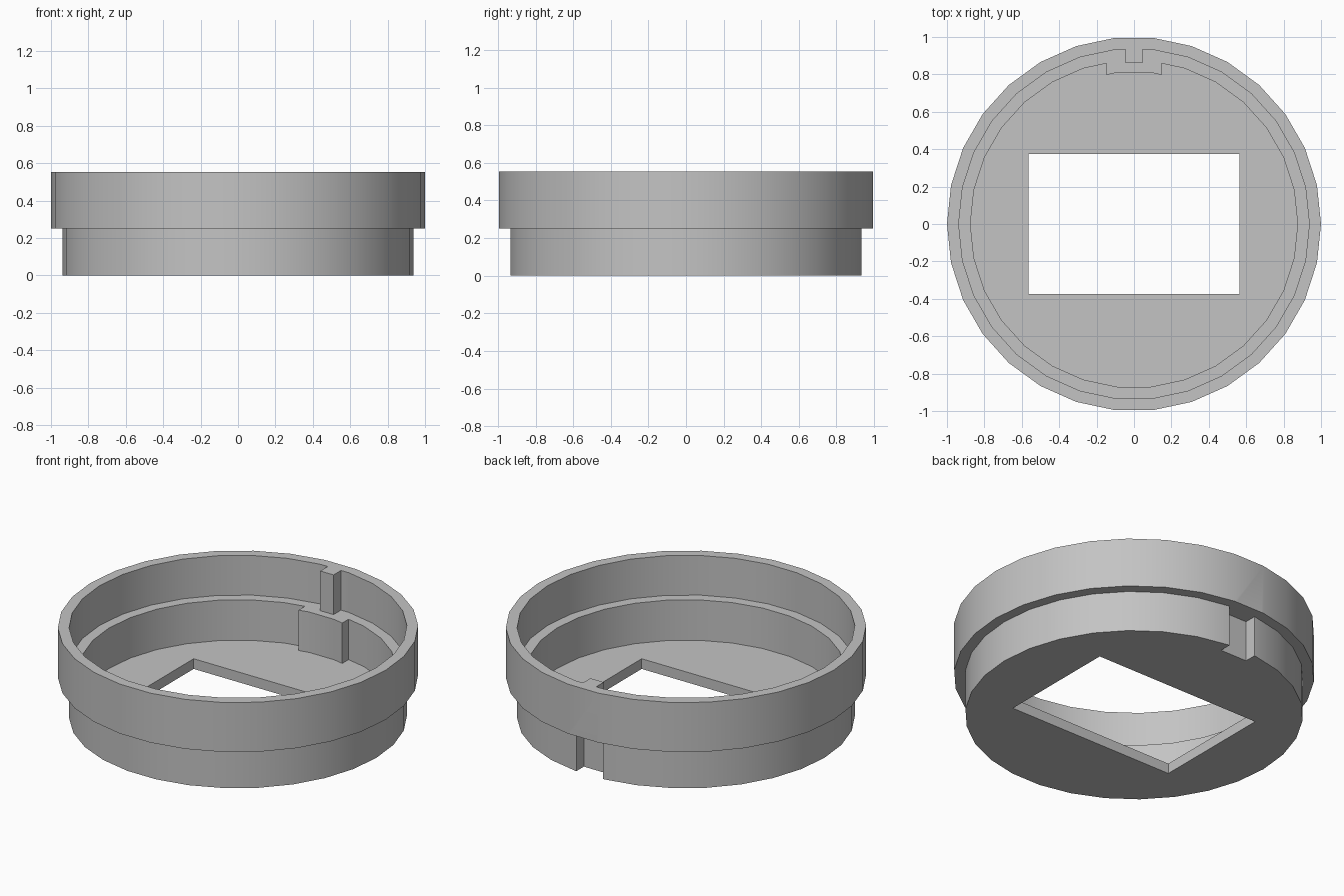
import bpy, bmesh
from math import cos, sin, pi

cube = bpy.data.objects.get("Cube")
if cube:
    bpy.data.objects.remove(cube, do_unlink=True)

SIDES = 30
BASE, STEP, LEDGE, TOP = 0.0625, 0.25, 0.31, 0.553   # floor, outer step, inner ledge, rim

grey = bpy.data.materials.new("grey plastic")
grey.use_nodes = True
colour = (0.55, 0.55, 0.55, 1)
grey.diffuse_color = colour
grey.node_tree.nodes["Principled BSDF"].inputs["Base Color"].default_value = colour


def finish(name, bm):
    bmesh.ops.recalc_face_normals(bm, faces=bm.faces)
    mesh = bpy.data.meshes.new(name)
    bm.to_mesh(mesh)
    bm.free()
    mesh.materials.append(grey)
    obj = bpy.data.objects.new(name, mesh)
    bpy.context.collection.objects.link(obj)
    return obj


def prism(name, outline, z0, z1):
    bm = bmesh.new()
    face = bm.faces.new([bm.verts.new((x, y, z0)) for x, y in outline])
    grown = bmesh.ops.extrude_face_region(bm, geom=[face])["geom"]
    top = [v for v in grown if isinstance(v, bmesh.types.BMVert)]
    bmesh.ops.translate(bm, verts=top, vec=(0, 0, z1 - z0))
    return finish(name, bm)


def box(name, half_x, y0, y1, z0, z1):
    return prism(name, [(-half_x, y0), (half_x, y0), (half_x, y1), (-half_x, y1)], z0, z1)


def turned(name, profile):
    # Rings of the profile are bridged, then both ends are capped
    bm = bmesh.new()
    angles = [2 * pi * i / SIDES for i in range(SIDES)]
    rings = [[bm.verts.new((r * cos(a), r * sin(a), z)) for a in angles] for r, z in profile]
    for low, high in zip(rings, rings[1:]):
        for i in range(SIDES):
            j = (i + 1) % SIDES
            bm.faces.new((low[i], low[j], high[j], high[i]))
    bm.faces.new(rings[0])
    bm.faces.new(rings[-1])
    return finish(name, bm)


def combine(target, tool, operation):
    mod = target.modifiers.new(tool.name, "BOOLEAN")
    mod.operation, mod.solver, mod.object = operation, "EXACT", tool
    bpy.context.view_layer.objects.active = target
    bpy.ops.object.modifier_apply(modifier=mod.name)
    bpy.data.objects.remove(tool, do_unlink=True)


# Stepped cup: outside wall up, over the rim, down to the ledge and floor
holder = turned("stepped_holder", [
    (0.9375, 0), (0.9375, STEP), (1, STEP), (1, TOP),
    (0.9375, TOP), (0.9375, LEDGE), (0.875, LEDGE), (0.875, BASE)])

# Thickened inner wall behind the keyway, following the wall facets
r, w = 0.815, 0.148
bend = (r * cos(pi * 84 / 180), r * sin(pi * 84 / 180))
pad = prism("keyway_backing", [
    (-w, 0.9), (-w, 0.797), (-bend[0], bend[1]), bend, (w, 0.797), (w, 0.9)], 0.03, LEDGE)
combine(holder, pad, "UNION")

# Key on the upper inner wall, keyway in the lower outer wall
combine(holder, box("key_tab", 0.045, 0.86, 0.96, LEDGE - 0.02, TOP), "UNION")
combine(holder, box("keyway", 0.09, 0.86, 1.2, -0.1, STEP), "DIFFERENCE")

# Rectangular window through the floor
combine(holder, box("floor_window", 0.563, -0.375, 0.375, -0.1, 0.2), "DIFFERENCE")

bpy.ops.object.select_all(action="DESELECT")
holder.select_set(True)
bpy.context.view_layer.objects.active = holder
bpy.ops.object.shade_smooth_by_angle(angle=pi / 6)
